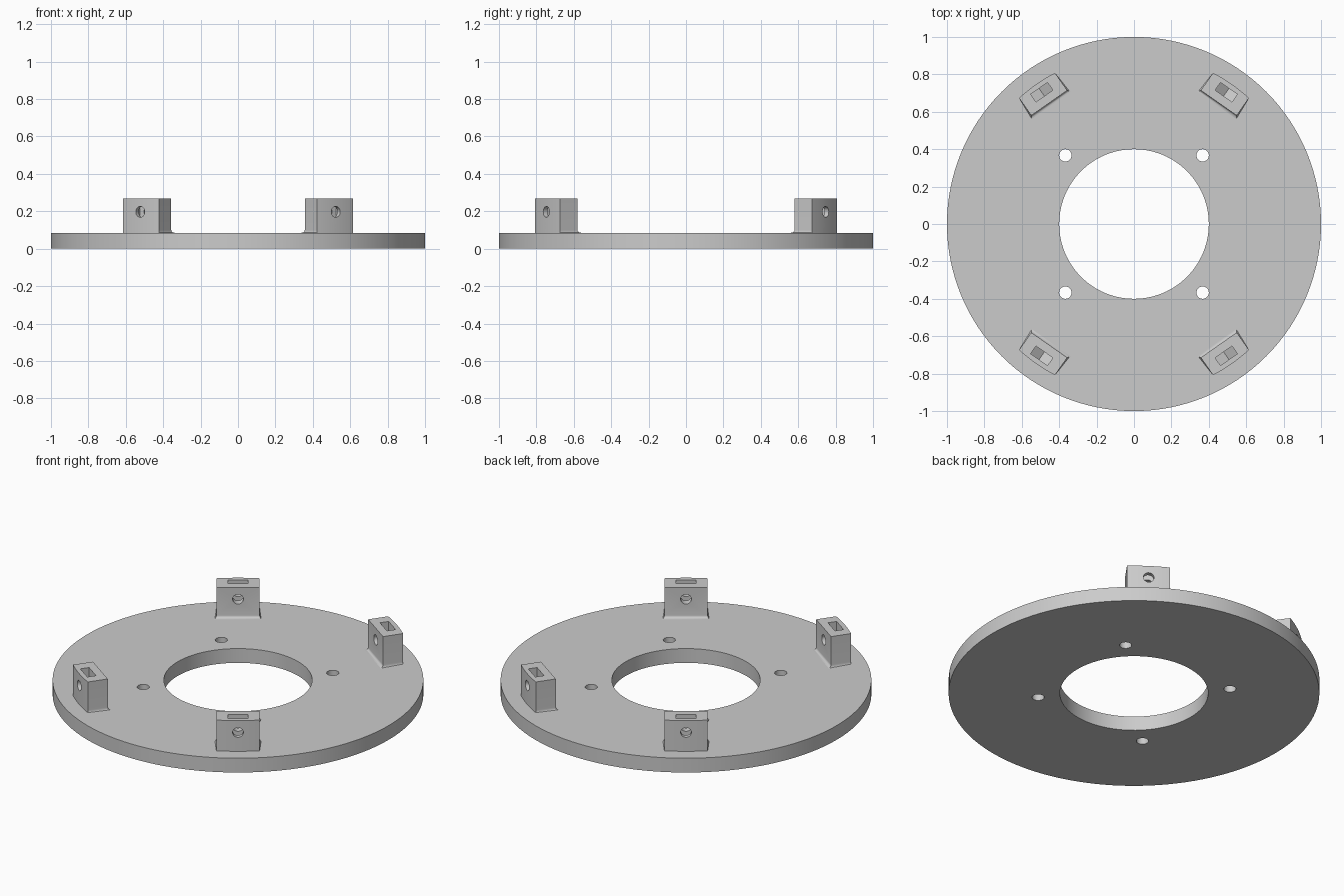
import bpy, bmesh, math
from mathutils import Matrix, Vector

if "Cube" in bpy.data.objects:
    bpy.data.objects.remove(bpy.data.objects["Cube"], do_unlink=True)

DISC_TOP, BLOCK_TOP, BOLT_Z = 0.085, 0.268, 0.197
HALF, INNER, OUTER = 0.117, 0.79, 0.912

grey = bpy.data.materials.new("plain_grey")
grey.use_nodes = True
colour = (0.6, 0.6, 0.6, 1)
grey.diffuse_color = colour
grey.node_tree.nodes["Principled BSDF"].inputs["Base Color"].default_value = colour


def finish(name, bm):
    bmesh.ops.recalc_face_normals(bm, faces=bm.faces)
    mesh = bpy.data.meshes.new(name)
    bm.to_mesh(mesh)
    bm.free()
    mesh.materials.append(grey)
    obj = bpy.data.objects.new(name, mesh)
    bpy.context.collection.objects.link(obj)
    return obj


def loft(name, rings):
    """Skin a stack of matching closed rings and cap both ends."""
    bm = bmesh.new()
    loops = [[bm.verts.new(p) for p in ring] for ring in rings]
    for a, b in zip(loops, loops[1:]):
        for i in range(len(a)):
            j = (i + 1) % len(a)
            bm.faces.new((a[i], a[j], b[j], b[i]))
    bm.faces.new(loops[0])
    bm.faces.new(loops[-1])
    return finish(name, bm)


def cylinder(name, radius, depth, centre, segments, along_y=False):
    bm = bmesh.new()
    turn = Matrix.Rotation(math.pi / 2 if along_y else 0, 4, 'X')
    bmesh.ops.create_cone(bm, cap_ends=True, segments=segments, radius1=radius,
                          radius2=radius, depth=depth,
                          matrix=Matrix.Translation(centre) @ turn)
    return finish(name, bm)


def cut(target, cutters):
    for cutter in cutters:
        cutter.hide_render = True
        mod = target.modifiers.new("cut", 'BOOLEAN')
        mod.operation, mod.solver, mod.object = 'DIFFERENCE', 'EXACT', cutter
    bpy.context.view_layer.update()
    graph = bpy.context.evaluated_depsgraph_get()
    mesh = bpy.data.meshes.new_from_object(target.evaluated_get(graph))
    target.modifiers.clear()
    target.data = mesh
    for cutter in cutters:
        bpy.data.objects.remove(cutter, do_unlink=True)


def smooth(obj):
    bpy.ops.object.select_all(action='DESELECT')
    obj.select_set(True)
    bpy.context.view_layer.objects.active = obj
    bpy.ops.object.shade_smooth_by_angle(angle=math.radians(30))


# Base ring with a large centre opening and four bolt holes
disc = cylinder("base_ring", 1, DISC_TOP, (0, 0, DISC_TOP / 2), 128)
holes = [cylinder("centre_cutter", 0.4, 1, (0, 0, 0), 96)]
for sx in (-1, 1):
    for sy in (-1, 1):
        holes.append(cylinder("bolt_cutter", 0.033, 1, (sx * 0.367, sy * 0.367, 0), 32))
cut(disc, holes)
smooth(disc)


def block_ring(z, flare):
    """Section with a flat inner face and an outer face following the rim."""
    wide = HALF + flare * 0.7
    ring = [(-wide, INNER - flare, z), (wide, INNER - flare, z)]
    for i in range(13):
        x = HALF * (1 - i / 6)
        ring.append((x, math.sqrt(OUTER ** 2 - x ** 2), z))
    return ring


def make_block(name, angle):
    # Body with a small fillet at the foot
    fillet = 0.016
    rings = [block_ring(DISC_TOP - 0.01, fillet)]
    for i in range(6):
        t = i / 5 * math.pi / 2
        rings.append(block_ring(DISC_TOP + fillet * (1 - math.cos(t)),
                                fillet * (1 - math.sin(t))))
    rings.append(block_ring(BLOCK_TOP, 0))
    block = loft(name, rings)
    # Nut slot open at the top with a pointed floor, and a screw hole through it
    w = 0.055
    profile = [(-w, 0.3), (-w, BOLT_Z - w * 0.577), (0, BOLT_Z - w * 1.155),
               (w, BOLT_Z - w * 0.577), (w, 0.3)]
    slot = loft("slot_cutter", [[(x, y, z) for x, z in profile] for y in (0.835, 0.885)])
    screw = cylinder("screw_cutter", 0.029, 0.4, Vector((0, 0.85, BOLT_Z)), 32, True)
    cut(block, [slot, screw])
    block.data.transform(Matrix.Rotation(math.radians(angle - 90), 4, 'Z'))
    smooth(block)


# Four mounting blocks facing the centre
for name, angle in (("back_left_block", 55), ("back_right_block", 125),
                    ("front_right_block", 235), ("front_left_block", 305)):
    make_block(name, angle)
